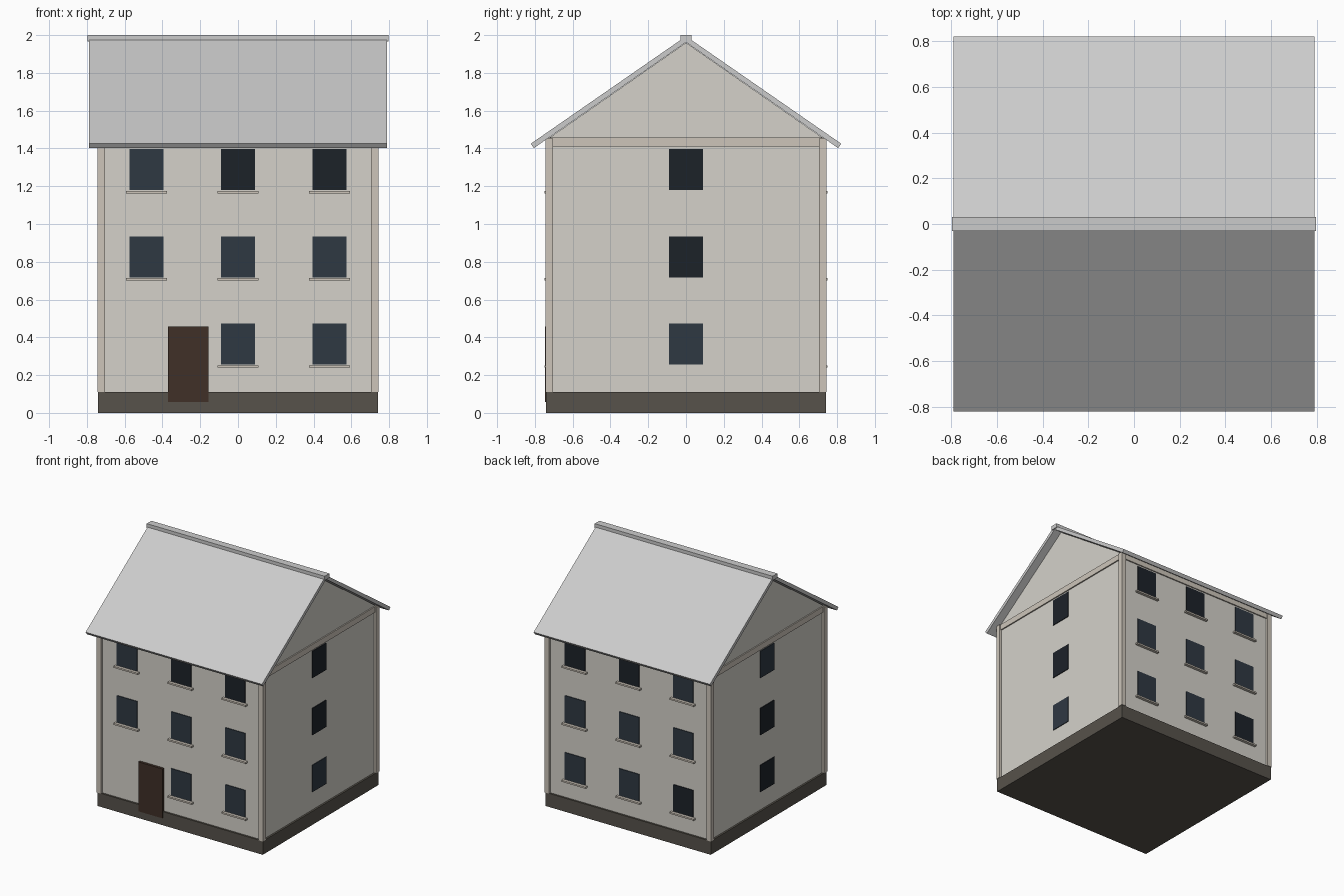
import bpy, math

if "Cube" in bpy.data.objects:
    bpy.data.objects.remove(bpy.data.objects["Cube"])


def material(name, r, g, b):
    m = bpy.data.materials.new(name)
    m.diffuse_color = (r, g, b, 1)
    m.use_nodes = True
    m.node_tree.nodes["Principled BSDF"].inputs["Base Color"].default_value = m.diffuse_color
    return m


PLASTER = material("plaster", 0.66, 0.64, 0.59)
TRIM = material("trim", 0.61, 0.56, 0.49)
STONE = material("stone", 0.095, 0.085, 0.07)
GLASS = material("glass", 0.028, 0.04, 0.055)
DARK = material("dark_glass", 0.012, 0.016, 0.022)
WOOD = material("wood", 0.05, 0.029, 0.02)


def mesh(name, verts, faces, mat=None):
    me = bpy.data.meshes.new(name)
    me.from_pydata(verts, [], faces)
    ob = bpy.data.objects.new(name, me)
    bpy.context.collection.objects.link(ob)
    if mat:
        me.materials.append(mat)
    return ob


def prism(name, profile, half_x, mat=None):
    """Extrude a (y, z) profile, counter-clockwise seen from +x, along x."""
    n = len(profile)
    verts = [(x, y, z) for x in (-half_x, half_x) for y, z in profile]
    faces = [tuple(range(n))[::-1], tuple(range(n, 2 * n))]
    faces += [(i, (i + 1) % n, n + (i + 1) % n, n + i) for i in range(n)]
    return mesh(name, verts, faces, mat)


def box(name, x0, x1, y0, y1, z0, z1, mat=None):
    ob = prism(name, [(y0, z0), (y1, z0), (y1, z1), (y0, z1)], (x1 - x0) / 2, mat)
    ob.location.x = (x0 + x1) / 2
    return ob


W = 0.725                       # half width of the walls

# Walls with gables in one pentagonal prism, stone plinth
prism("walls", [(-W, 0.05), (W, 0.05), (W, 1.455), (0, 1.96), (-W, 1.455)], W, PLASTER)
box("plinth", -0.74, 0.74, -0.74, 0.74, 0, 0.11, STONE)

# Corner strips
for sx in (-1, 1):
    for sy in (-1, 1):
        cx, cy = sx * W, sy * W
        box("corner_strip", cx - 0.02, cx + 0.02, cy - 0.02, cy + 0.02, 0.11, 1.453, TRIM)

# Cornice band below the roof
box("cornice", -0.735, 0.735, -0.735, 0.735, 1.41, 1.457, TRIM)

# Roof slabs and ridge cap
for s in (-1, 1):
    p = [(0, 1.962), (0.805, 1.402), (0.822, 1.425), (0, 1.994)]
    if s < 0:
        p = [(-y, z) for y, z in reversed(p)]
    prism("roof_slope", p, 0.79)
box("ridge_cap", -0.797, 0.797, -0.03, 0.03, 1.965, 2.0)


# Windows and sills, placed on a wall turned around z
def window(angle, u, z, mat, sill):
    parts = [box("window", u - 0.09, u + 0.09, -W - 0.006, -W + 0.01, z, z + 0.217, mat)]
    if sill:
        parts.append(box("sill", u - 0.108, u + 0.108, -W - 0.023, -W + 0.005,
                         z - 0.018, z - 0.005, TRIM))
    for ob in parts:
        x = ob.location.x
        ob.rotation_euler.z = angle
        ob.location = (x * math.cos(angle), x * math.sin(angle), 0)


FLOORS = (0.257, 0.718, 1.18)
COLUMNS = (-0.485, 0, 0.485)
DARK_PANES = {0: {(2, 1), (2, 2)}, 2: {(0, 2), (2, 0), (2, 1)},
              1: {(1, 1), (2, 1)}, 3: {(0, 1), (1, 1)}}

# Sides 0 front, 1 right, 2 back, 3 left
for side in range(4):
    for f, z in enumerate(FLOORS):
        for c, u in enumerate(COLUMNS):
            if side % 2 and c != 1:
                continue            # gable walls have one column
            if side == 0 and f == 0 and c == 0:
                continue            # entrance bay
            pane = DARK if (f, c) in DARK_PANES[side] else GLASS
            if side == 2:           # back is seen mirrored
                pane = DARK if (f, c) in DARK_PANES[2] else GLASS
            window(side * math.pi / 2, u, z, pane, side % 2 == 0)

# Front door
box("door", -0.37, -0.155, -0.746, -0.71, 0.058, 0.458, WOOD)
